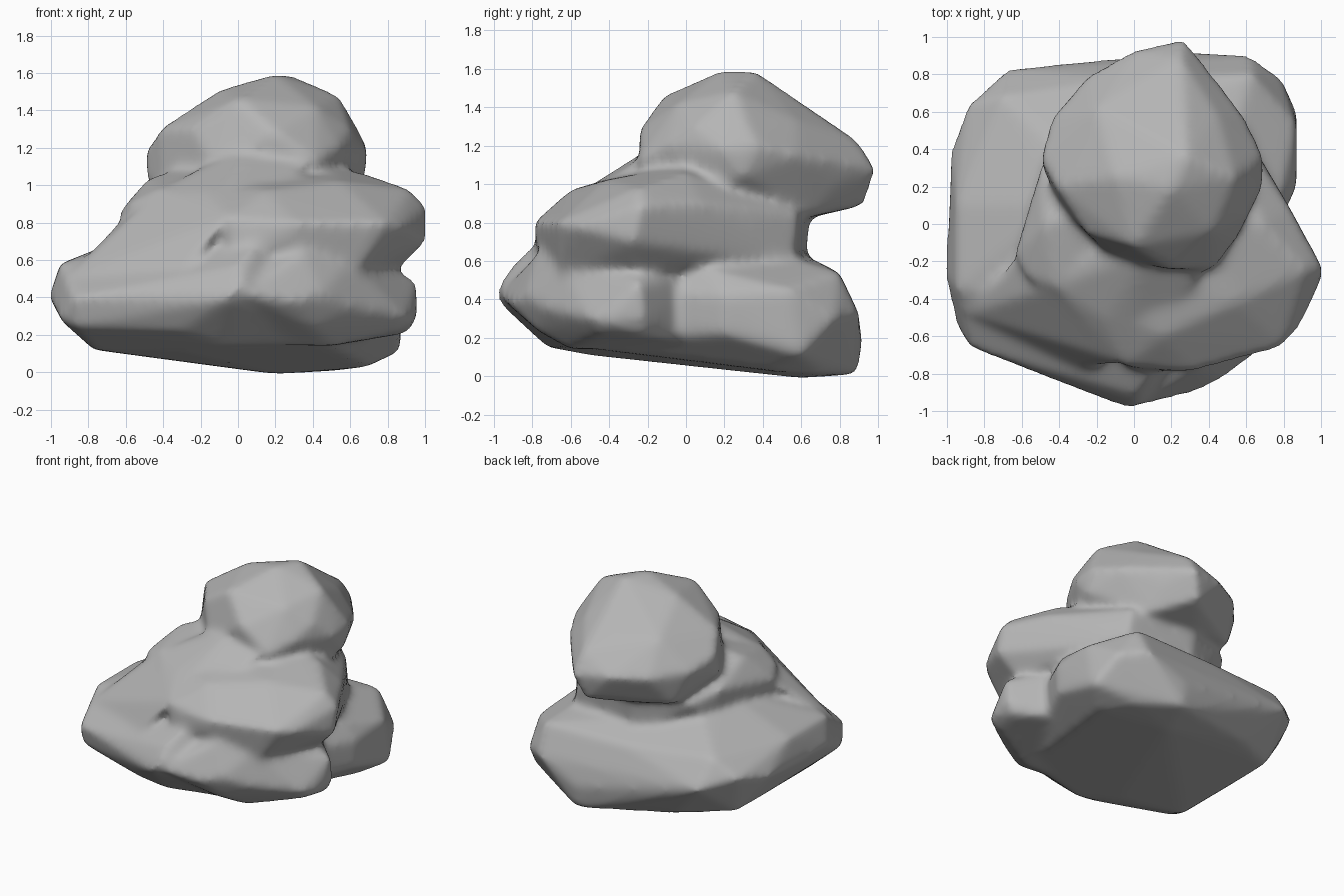
import bpy, bmesh

stone = bpy.data.materials.new("grey stone")
stone.diffuse_color = (0.46, 0.46, 0.46, 1)


def boulder(bm, corners):
    """Add a closed boulder wrapped around a few corner points."""
    part = bmesh.new()
    for c in corners:
        part.verts.new(c)
    hull = bmesh.ops.convex_hull(part, input=part.verts)
    loose = {g for g in hull["geom_interior"] + hull["geom_unused"]
             if isinstance(g, bmesh.types.BMVert)}
    bmesh.ops.delete(part, geom=list(loose), context='VERTS')
    bmesh.ops.recalc_face_normals(part, faces=part.faces)
    tmp = bpy.data.meshes.new("part")
    part.to_mesh(tmp)
    part.free()
    bm.from_mesh(tmp)
    bpy.data.meshes.remove(tmp)


rock = bmesh.new()

# wide bottom boulder: rim, underside, shoulder
boulder(rock, [
    (-.06, -.98, .39), (.02, -.98, .47), (0, -.91, .57), (.10, -.79, .69),
    (-.88, -.66, .40), (-.95, -.54, .28), (-1.01, -.28, .40),
    (-.95, -.35, .58), (-.95, .10, .58), (-.98, .40, .40), (-.89, .64, .45),
    (-.87, -.62, .24), (-.30, -.79, .22), (-.68, .83, .38), (-.70, .68, .58),
    (-.10, .86, .35), (.30, .92, .18), (.62, .90, .33), (.79, .78, .30),
    (.87, .53, .14), (.87, .53, .45), (.87, .20, .42), (.86, .20, .22),
    (.63, .80, .54), (0, .78, .54), (.78, .15, .55), (.50, -.60, .45),
    (.20, .60, -.01), (.55, .70, .01), (.30, .89, .01), (.70, .45, .03),
    (.87, .60, .11), (.45, -.60, .16),
    (-.77, -.40, .12), (-.77, .50, .12), (-.10, -.72, .15), (-.30, -.50, .11),
    (-.40, .70, .08), (-.60, 0, .71), (-.40, .10, .80), (-.50, -.35, .70),
    (-.40, .40, .74), (.50, .40, .66), (.30, .63, .61)])

# front right lobe of the bottom
boulder(rock, [
    (.02, -.98, .42), (.30, -.91, .38), (.45, -.84, .42), (.35, -.77, .65),
    (.60, -.65, .60), (.96, -.22, .30), (.96, -.24, .48), (.94, -.40, .28),
    (.89, -.50, .30), (.60, -.73, .35), (.40, -.78, .24), (.85, -.45, .22),
    (.50, -.60, .14), (.91, -.22, .21), (.45, .20, .15), (.45, .20, .55),
    (0, -.60, .15), (0, -.60, .65), (.85, -.25, .55)])

# slope running up the front left into the top
boulder(rock, [
    (-.90, -.48, .52), (-.35, -.80, .45), (-.05, -.74, .84),
    (-.42, -.33, .97), (-.15, -.14, 1.12), (-.63, -.16, .82),
    (-.15, -.52, .96), (.05, -.17, 1.20), (.40, -.23, 1.13),
    (.20, -.42, 1.01), (0, 0, .50), (.30, .10, 1.0)])

# middle boulder, leaning to the right
boulder(rock, [
    (-.64, -.16, .85), (-.58, -.28, .90), (-.42, -.33, .98), (-.48, 0, 1.04),
    (-.50, .30, .90), (-.40, .50, .84), (0, .65, .85), (.50, .59, .85),
    (1.01, -.23, .89), (1.01, -.28, .70), (.92, -.25, .98), (.88, -.57, .78),
    (.79, -.66, .80), (.84, .08, .90), (.69, 0, 1.06), (.87, -.25, .56),
    (.69, .33, .80), (.30, -.79, .80), (.27, -.78, .70), (-.05, -.76, .82),
    (.15, -.60, .97), (.55, -.42, 1.02), (0, -.28, 1.06), (-.60, -.20, .65),
    (0, -.78, .62), (.60, -.65, .50), (0, .62, .55), (.55, .56, .58),
    (-.45, .35, .65), (.50, 0, 1.10), (-.28, .05, 1.10)])

# top boulder, overhanging the back
boulder(rock, [
    (-.49, .30, 1.03), (-.50, .35, 1.18), (-.44, .57, 1.12), (-.42, .20, 1.30),
    (-.24, .80, 1.10), (0, .93, 1.10), (.27, .99, 1.08), (.20, .93, .89),
    (.39, .78, 1.0), (.59, .58, 1.15), (.69, .37, 1.20), (.69, .20, 1.18),
    (.68, .30, 1.04), (.63, .30, 1.32), (.54, .25, 1.48), (.20, .19, 1.595),
    (.28, .36, 1.59), (-.10, .25, 1.51), (.20, .67, 1.37), (.25, .89, 1.23),
    (0, -.12, 1.46), (.20, -.25, 1.28), (.42, -.25, 1.12), (-.12, -.18, 1.08),
    (-.25, -.05, 1.30), (.54, -.10, 1.20), (0, .67, .83), (.40, .64, .83),
    (-.33, .62, .86), (-.40, .10, .95), (.58, .10, .95), (.42, -.04, 1.42),
    (.60, .05, 1.30), (-.20, .62, 1.33), (.45, .58, 1.33)])

mesh = bpy.data.meshes.new("stacked_rock")
rock.to_mesh(mesh)
rock.free()
mesh.materials.append(stone)
ob = bpy.data.objects.new("stacked_rock", mesh)
bpy.context.collection.objects.link(ob)

# melt the boulders into one weathered surface
remesh = ob.modifiers.new("fuse", 'REMESH')
remesh.mode = 'VOXEL'
remesh.voxel_size = 0.025
remesh.use_smooth_shade = True
soften = ob.modifiers.new("soften", 'SMOOTH')
soften.factor = 0.5
soften.iterations = 12
